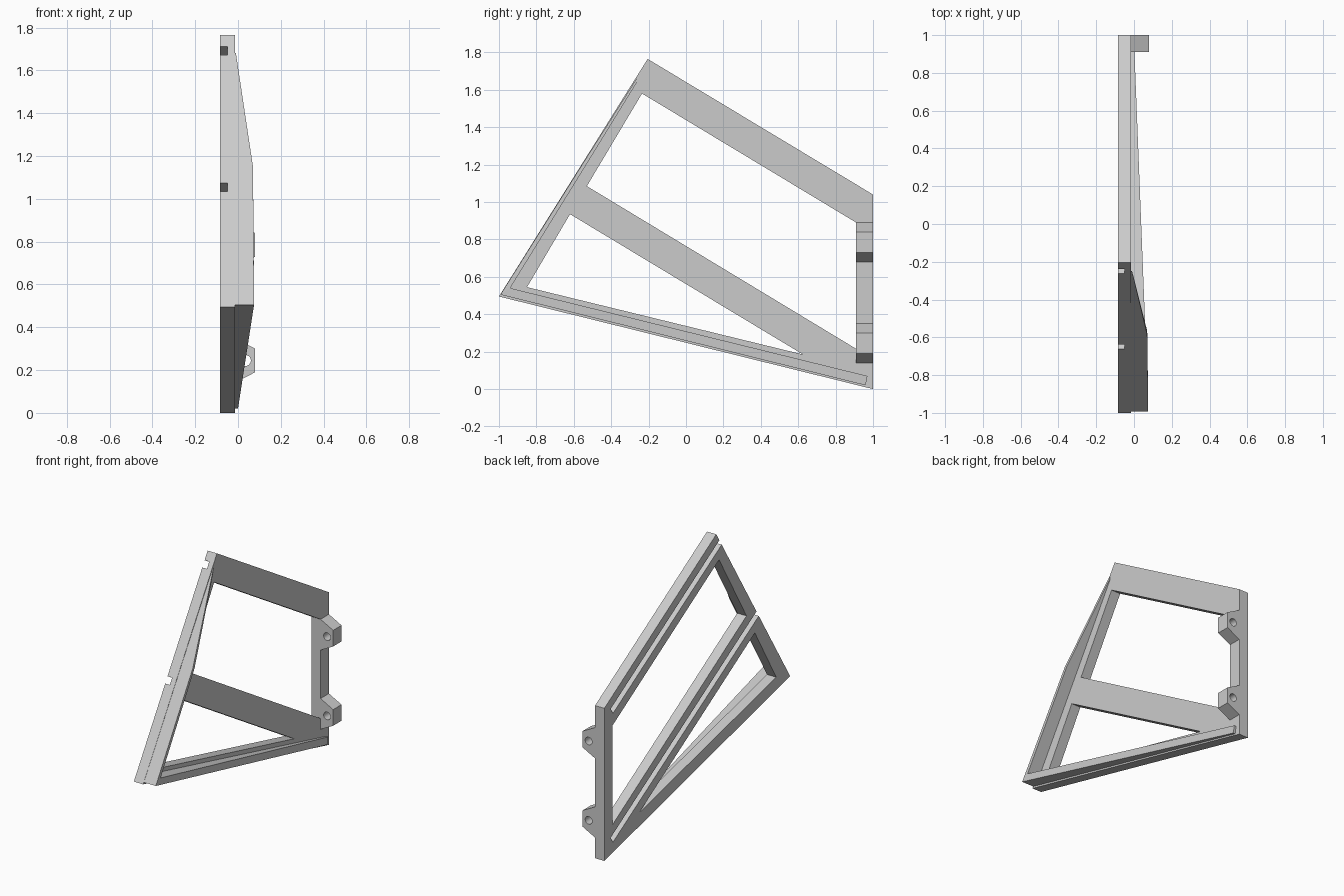
import bpy
import bmesh
from math import pi
from mathutils import Matrix, Vector

default = bpy.data.objects.get("Cube")
if default:
    bpy.data.objects.remove(default, do_unlink=True)

# Single material
GREY = (0.6, 0.6, 0.6, 1.0)
grey = bpy.data.materials.new("plain grey")
grey.use_nodes = True
grey.diffuse_color = GREY
grey.node_tree.nodes["Principled BSDF"].inputs["Base Color"].default_value = GREY


def make_object(name, bm):
    bmesh.ops.recalc_face_normals(bm, faces=bm.faces)
    mesh = bpy.data.meshes.new(name)
    bm.to_mesh(mesh)
    bm.free()
    mesh.materials.append(grey)
    obj = bpy.data.objects.new(name, mesh)
    bpy.context.collection.objects.link(obj)
    return obj


def loft(name, rings):
    """Skin equal-length closed rings of points and cap both ends."""
    bm = bmesh.new()
    loops = [[bm.verts.new(p) for p in ring] for ring in rings]
    for a, b in zip(loops, loops[1:]):
        for i in range(len(a)):
            j = (i + 1) % len(a)
            bm.faces.new((a[i], a[j], b[j], b[i]))
    bm.faces.new(loops[0])
    bm.faces.new(loops[-1])
    return make_object(name, bm)


def side_prism(name, outline, x0, x1):
    return loft(name, [[(x, y, z) for y, z in outline] for x in (x0, x1)])


def cut(obj, cutters):
    """Subtract the cutters, bake the result and discard them."""
    for c in cutters:
        c.hide_render = True
        mod = obj.modifiers.new("cut", 'BOOLEAN')
        mod.operation = 'DIFFERENCE'
        mod.solver = 'EXACT'
        mod.object = c
    bpy.context.view_layer.update()
    baked = bpy.data.meshes.new_from_object(
        obj.evaluated_get(bpy.context.evaluated_depsgraph_get()))
    obj.modifiers.clear()
    obj.data = baked
    for c in cutters:
        bpy.data.objects.remove(c, do_unlink=True)


# Flat frame plate with two openings
BACK, FACE = -0.085, -0.015
frame = side_prism("frame", [(-1, 0.495), (-0.205, 1.765), (1, 1.04), (1, 0)], BACK, FACE)
openings = [
    [(-0.53, 1.085), (-0.235, 1.58), (0.91, 0.89), (0.91, 0.215)],
    [(-0.85, 0.545), (-0.62, 0.935), (0.625, 0.185)],
]
cutters = [side_prism("opening_cutter", o, -0.2, 0.1) for o in openings]

# Grooves along the two sloping bars, open at the front edge
along = Vector((1, -0.6)).normalized()
across = Vector((-along.y, along.x)) * 0.0235
for start in (Vector((-0.247, 1.69)), Vector((-0.643, 1.05))):
    a = start - along * 0.08
    b = start + along * ((0.92 - start.x) / along.x)
    outline = [a - across, a + across, b + across, b - across]
    cutters.append(side_prism("groove_cutter", outline, -0.12, -0.05))
cut(frame, cutters)

# Tapering rib along the front and bottom edges: outer point, inner point, height
stations = [
    ((-0.25, 1.682), (-0.25, 1.66), -0.01),
    ((-0.587, 1.15), (-0.567, 1.145), 0.07),
    ((-0.992, 0.505), (-0.94, 0.54), 0.075),
    ((0.96, 0.02), (0.97, 0.07), 0.0),
]
loft("edge_rib", [
    [(-0.02, *outer), (x, *outer), (x, *inner), (-0.02, *inner)]
    for outer, inner, x in stations])

# Pierced hinge lugs on the rear post
for label, z in (("lower", 0.245), ("upper", 0.785)):
    profile = [(FACE, -0.105), (0.08, -0.055), (0.08, 0.055), (FACE, 0.105)]
    lug = loft(label + "_hinge_lug",
               [[(x, y, z + dz) for x, dz in profile] for y in (0.91, 1.0)])
    bm = bmesh.new()
    bmesh.ops.create_cone(
        bm, cap_ends=True, segments=32, radius1=0.026, radius2=0.026, depth=0.4,
        matrix=Matrix.Translation((0.034, 0.95, z)) @ Matrix.Rotation(pi / 2, 4, 'X'))
    cut(lug, [make_object("pin_hole_cutter", bm)])
